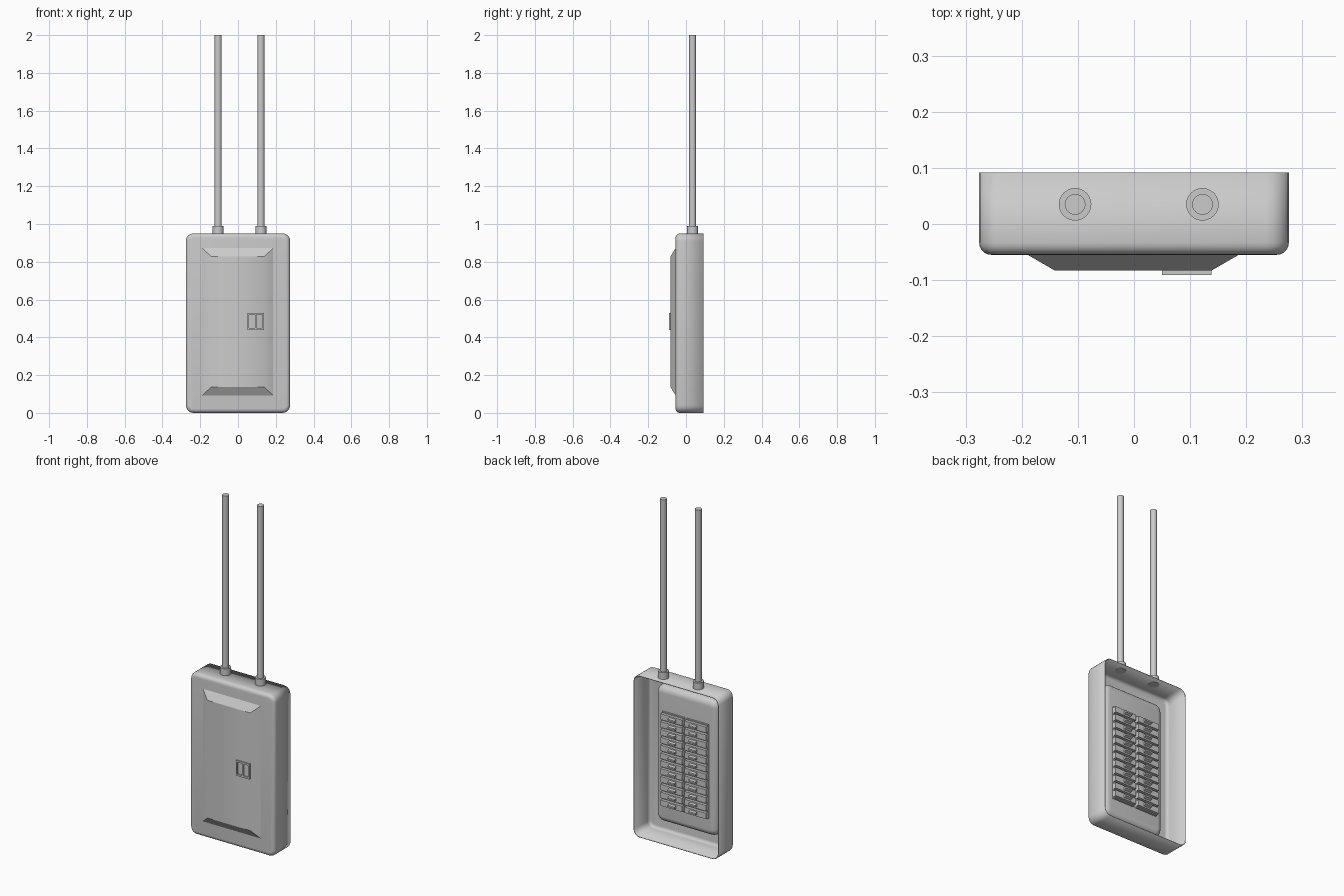
import bpy, bmesh, math
from mathutils import Vector, Matrix

if "Cube" in bpy.data.objects:
    bpy.data.objects.remove(bpy.data.objects["Cube"], do_unlink=True)

GREY = (0.6, 0.6, 0.6, 1)
mat = bpy.data.materials.new("plain grey")
mat.use_nodes = True
mat.diffuse_color = GREY
for node in mat.node_tree.nodes:
    if node.type == 'BSDF_PRINCIPLED':
        node.inputs["Base Color"].default_value = GREY
parts = []


def finish(name, bm):
    bmesh.ops.recalc_face_normals(bm, faces=bm.faces)
    mesh = bpy.data.meshes.new(name)
    bm.to_mesh(mesh)
    bm.free()
    mesh.materials.append(mat)
    obj = bpy.data.objects.new(name, mesh)
    bpy.context.collection.objects.link(obj)
    parts.append(obj)
    return obj


def add_box(bm, x, y, z):
    """Box spanning the given (low, high) ranges."""
    spans = (x, y, z)
    size = [hi - lo for lo, hi in spans]
    mid = Vector([(hi + lo) / 2 for lo, hi in spans])
    m = Matrix.Translation(mid) @ Matrix.Diagonal((*size, 1))
    return bmesh.ops.create_cube(bm, size=1, matrix=m)["verts"]


def rounded_box(x, y, z, corner, edge, side):
    """Box with rounded corners and one rounded face, at y side -1 or 1."""
    bm = bmesh.new()
    add_box(bm, x, y, z)
    along_y = [e for e in bm.edges
               if abs(e.verts[0].co.y - e.verts[1].co.y) > 0.01]
    bmesh.ops.bevel(bm, geom=along_y, offset=corner, segments=5,
                    profile=0.5, affect='EDGES')
    bm.normal_update()
    face = next(f for f in bm.faces if f.normal.y * side > 0.9)
    bmesh.ops.bevel(bm, geom=list(face.edges), offset=edge, segments=5,
                    profile=0.5, affect='EDGES')
    bm.normal_update()
    return bm


def cylinder(name, x, y, low, high, radius):
    bm = bmesh.new()
    bmesh.ops.create_cone(bm, cap_ends=True, segments=24, radius1=radius,
                          radius2=radius, depth=high - low,
                          matrix=Matrix.Translation((x, y, (low + high) / 2)))
    finish(name, bm)


# Thin housing, open at the back
bm = rounded_box((-0.276, 0.276), (-0.055, 0.092), (0, 0.95), 0.04, 0.022, -1)
back = [f for f in bm.faces if f.normal.y > 0.9]
bmesh.ops.delete(bm, geom=back, context='FACES_ONLY')
housing = finish("housing", bm)
wall = housing.modifiers.new("wall", 'SOLIDIFY')
wall.thickness = 0.004
wall.offset = -1

# Front door: a block tapering outwards
bm = bmesh.new()
for v in add_box(bm, (-0.193, 0.19), (-0.083, -0.053), (0.09, 0.875)):
    if v.co.y < -0.08:
        v.co.x -= math.copysign(0.052, v.co.x)
        v.co.z -= math.copysign(0.047, v.co.z - 0.48)
finish("door", bm)

# Latch: shallow frame with a centre bar
bm = bmesh.new()
depth = (-0.091, -0.082)
for x in ((0.05, 0.058), (0.09, 0.098), (0.13, 0.138)):
    add_box(bm, x, depth, (0.44, 0.53))
for z in ((0.44, 0.45), (0.52, 0.53)):
    add_box(bm, (0.05, 0.138), depth, z)
finish("latch_frame", bm)

# Raised mounting plate inside the housing
bm = rounded_box((-0.2, 0.2), (-0.052, 0.0), (0.075, 0.875), 0.045, 0.036, 1)
finish("mounting_plate", bm)

# Two columns of breakers with wedge-shaped switches
ROWS, BOTTOM, PITCH = 12, 0.18, 0.046
for side, label in ((1, "left"), (-1, "right")):
    def span(a, b):
        return tuple(sorted((side * a, side * b)))

    bm = bmesh.new()
    add_box(bm, span(0.008, 0.148), (-0.01, 0.01),
            (BOTTOM, BOTTOM + ROWS * PITCH))
    finish(label + "_breaker_base", bm)

    blocks, switches = bmesh.new(), bmesh.new()
    for row in range(ROWS):
        z = BOTTOM + row * PITCH
        add_box(blocks, span(0.008, 0.148), (0.005, 0.027),
                (z + 0.006, z + PITCH - 0.006))
        for v in add_box(switches, span(0.045, 0.09), (0.02, 0.042),
                         (z + 0.012, z + PITCH - 0.012)):
            if v.co.y > 0.04:
                v.co.z = z + 0.025 + (v.co.z - z - PITCH / 2) * 0.4
    finish(label + "_breakers", blocks)
    finish(label + "_switches", switches)

# Conduits rising from collars
for label, x in (("right", -0.105), ("left", 0.122)):
    cylinder(label + "_collar", x, 0.035, 0.945, 0.99, 0.029)
    cylinder(label + "_conduit", x, 0.035, 0.98, 2.0, 0.0185)

# Smooth the rounded surfaces, keep hard edges
bpy.ops.object.select_all(action='DESELECT')
for obj in parts:
    obj.select_set(True)
bpy.context.view_layer.objects.active = housing
bpy.ops.object.shade_smooth_by_angle(angle=math.radians(30))
